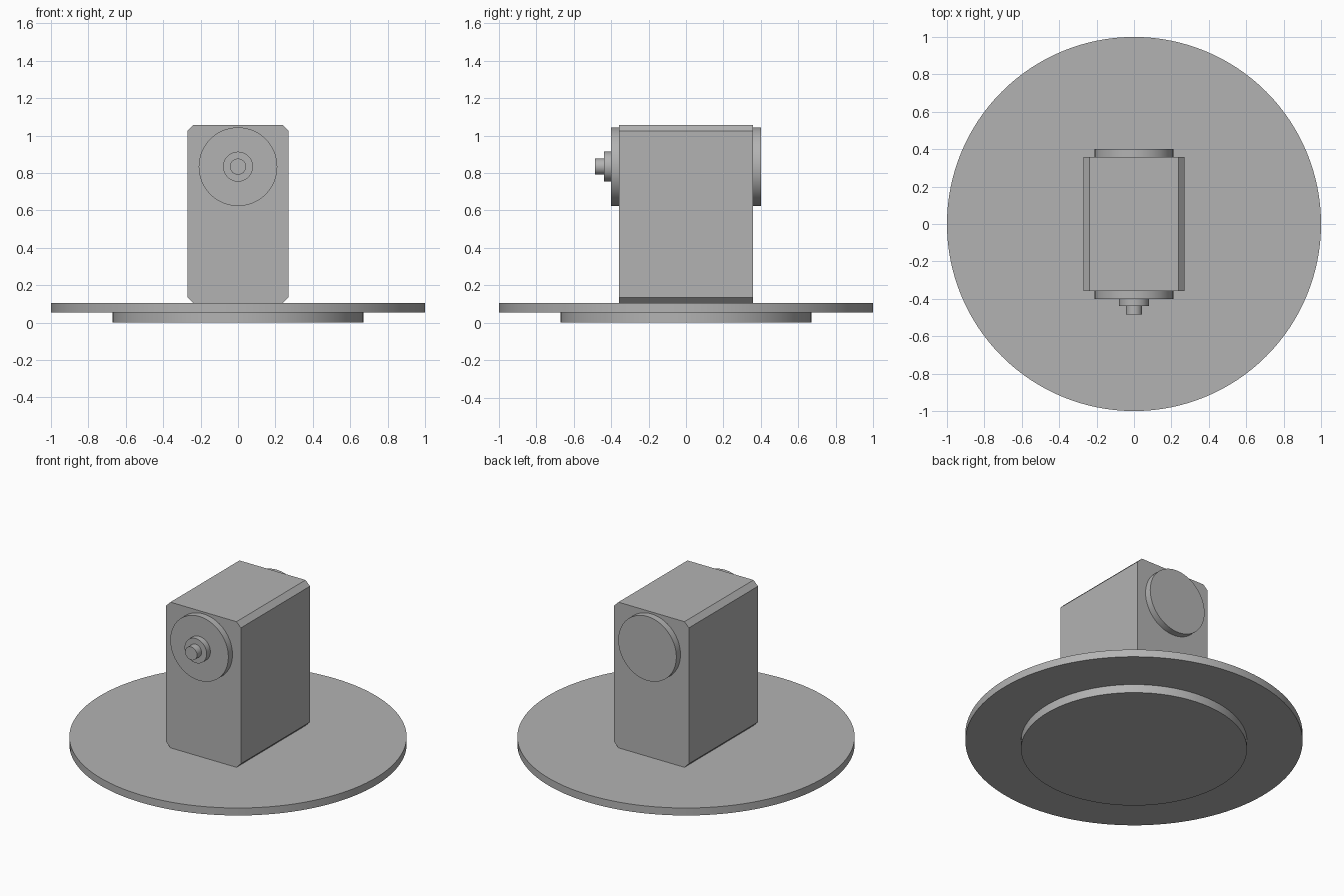
import bpy, bmesh, math
from mathutils import Matrix

cube = bpy.data.objects.get("Cube")
if cube:
    bpy.data.objects.remove(cube, do_unlink=True)

# Single plain grey
grey = bpy.data.materials.new("plain grey")
grey.use_nodes = True
colour = (0.45, 0.45, 0.45, 1)
grey.diffuse_color = colour
grey.node_tree.nodes["Principled BSDF"].inputs["Base Color"].default_value = colour


def add_object(name, bm):
    mesh = bpy.data.meshes.new(name)
    bm.to_mesh(mesh)
    bm.free()
    mesh.materials.append(grey)
    obj = bpy.data.objects.new(name, mesh)
    bpy.context.collection.objects.link(obj)
    return obj


def disc(name, radius, start, end, axis="Z", height=0, segments=96):
    """Solid disc from start to end along an axis, smooth round the rim."""
    bm = bmesh.new()
    bmesh.ops.create_cone(bm, cap_ends=True, segments=segments, radius1=radius,
                          radius2=radius, depth=end - start)
    middle = (start + end) / 2
    if axis == "Y":
        place = Matrix.Translation((0, middle, height)) @ Matrix.Rotation(math.pi / 2, 4, "X")
    else:
        place = Matrix.Translation((0, 0, middle))
    bm.transform(place)
    obj = add_object(name, bm)
    bpy.ops.object.select_all(action="DESELECT")
    obj.select_set(True)
    bpy.context.view_layer.objects.active = obj
    bpy.ops.object.shade_smooth_by_angle(angle=math.radians(30))
    return obj


# Round base with a smaller foot below it
FOOT_TOP, BASE_TOP = 0.055, 0.104
disc("foot", 0.67, 0, FOOT_TOP, segments=128)
disc("base_plate", 1, FOOT_TOP, BASE_TOP, segments=128)

# Upright housing, its four lengthwise edges chamfered
WIDTH, DEPTH, TOP = 0.542, 0.714, 1.057
bm = bmesh.new()
bmesh.ops.create_cube(bm, size=1)
bm.transform(Matrix.Translation((0, 0, (BASE_TOP + TOP) / 2))
             @ Matrix.Diagonal((WIDTH, DEPTH, TOP - BASE_TOP, 1)))
long_edges = [e for e in bm.edges if abs(e.verts[0].co.y - e.verts[1].co.y) > 0.1]
bmesh.ops.bevel(bm, geom=long_edges, offset=0.032, segments=1, affect="EDGES")
add_object("housing", bm)

# Round covers on both ends, stepped spindle on the front
AXLE, FACE, COVER = 0.834, DEPTH / 2, 0.4
disc("front_cover", 0.21, -COVER, -FACE, "Y", AXLE)
disc("back_cover", 0.21, FACE, COVER, "Y", AXLE)
disc("spindle_collar", 0.08, -0.438, -COVER, "Y", AXLE, 64)
disc("spindle_tip", 0.043, -0.485, -0.438, "Y", AXLE, 64)
